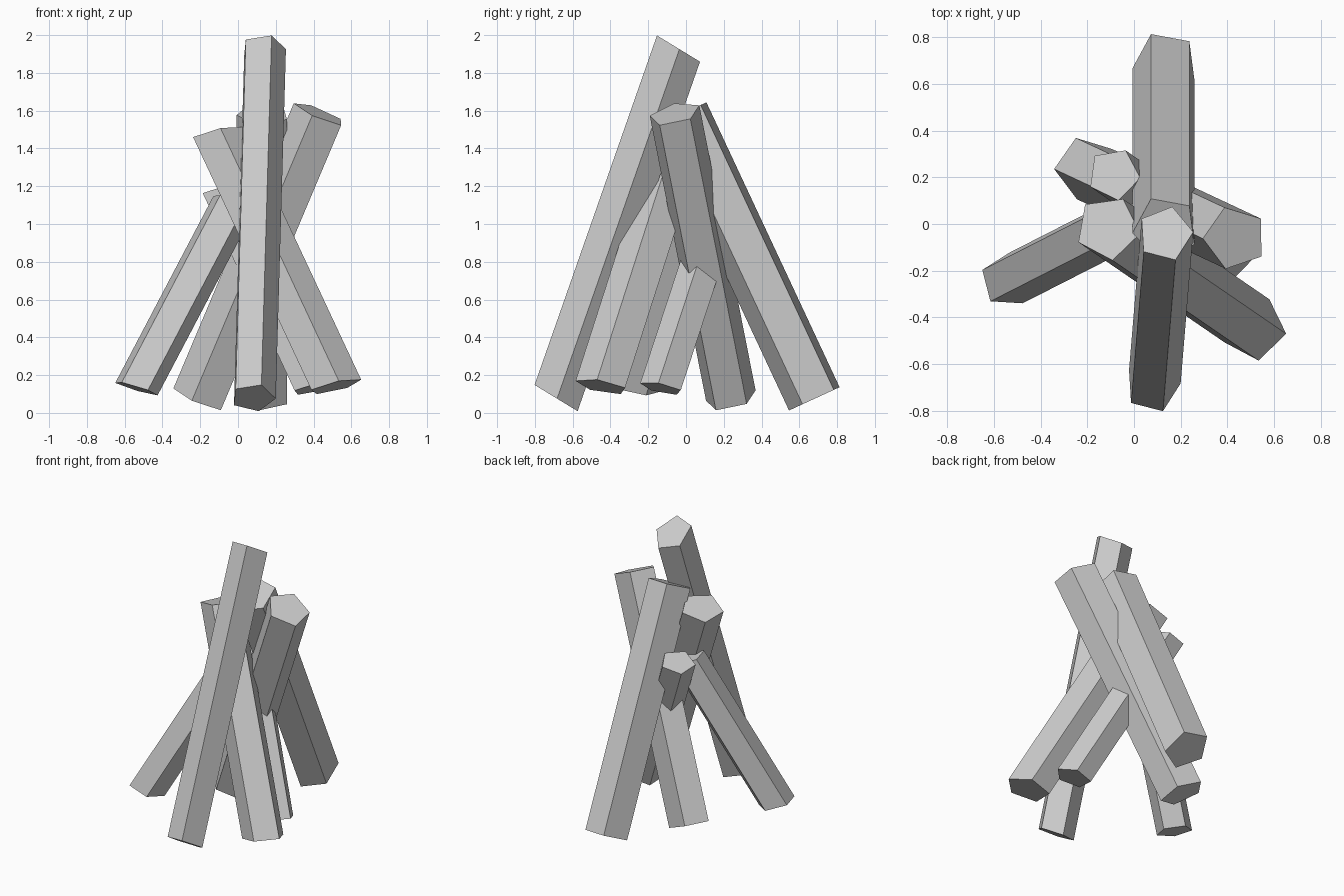
import bpy
import bmesh
import math
from mathutils import Vector

cube = bpy.data.objects.get("Cube")
if cube:
    bpy.data.objects.remove(cube, do_unlink=True)

# One plain grey for every log
grey = bpy.data.materials.new("plain_grey")
grey.use_nodes = True
grey_colour = (0.6, 0.6, 0.6, 1)
grey.diffuse_color = grey_colour
grey.node_tree.nodes["Principled BSDF"].inputs["Base Color"].default_value = grey_colour


def end_ring(bm, centre, radius, turn, slope):
    """Five corners around a centre, with the cut face tilted by slope (x, y)."""
    ring = []
    for i in range(5):
        angle = math.radians(turn) + i * math.tau / 5
        dx, dy = radius * math.cos(angle), radius * math.sin(angle)
        offset = Vector((dx, dy, dx * slope[0] + dy * slope[1]))
        ring.append(bm.verts.new(Vector(centre) + offset))
    return ring


def add_log(name, foot, tip, radius, turn, slope):
    """Leaning five-sided log running from foot to tip."""
    bm = bmesh.new()
    low = end_ring(bm, foot, radius, turn, slope)
    high = end_ring(bm, tip, radius, turn, slope)
    bm.faces.new(reversed(low))
    bm.faces.new(high)
    for i in range(5):
        j = (i + 1) % 5
        bm.faces.new((low[i], low[j], high[j], high[i]))
    bmesh.ops.recalc_face_normals(bm, faces=bm.faces)
    mesh = bpy.data.meshes.new(name)
    bm.to_mesh(mesh)
    bm.free()
    mesh.materials.append(grey)
    log = bpy.data.objects.new(name, mesh)
    bpy.context.collection.objects.link(log)
    return log


# Tall log leaning back from the front
add_log("front_log", foot=(0.08, -0.69, 0.08), tip=(0.134, -0.042, 1.93),
        radius=0.12, turn=3.5, slope=(0, -0.61))

# Thick log leaning forward from the back
add_log("back_log", foot=(0.134, 0.685, 0.077), tip=(0.134, -0.02, 1.585),
        radius=0.142, turn=43.5, slope=(0, 0.46))

# Logs leaning in from the right side
add_log("right_log", foot=(-0.54, -0.24, 0.13), tip=(-0.02, 0.025, 1.12),
        radius=0.118, turn=14.5, slope=(-0.3, -0.1))
add_log("back_right_log", foot=(-0.204, 0.238, 0.075), tip=(0.433, -0.06, 1.584),
        radius=0.138, turn=37, slope=(-0.4, 0.2))

# Logs leaning in from the left side
add_log("front_left_log", foot=(0.514, -0.446, 0.14), tip=(-0.112, -0.017, 1.478),
        radius=0.14, turn=62, slope=(0.23, -0.18))
add_log("left_log", foot=(0.4, -0.13, 0.13), tip=(-0.086, 0.213, 1.175),
        radius=0.114, turn=64, slope=(0.22, -0.2))
